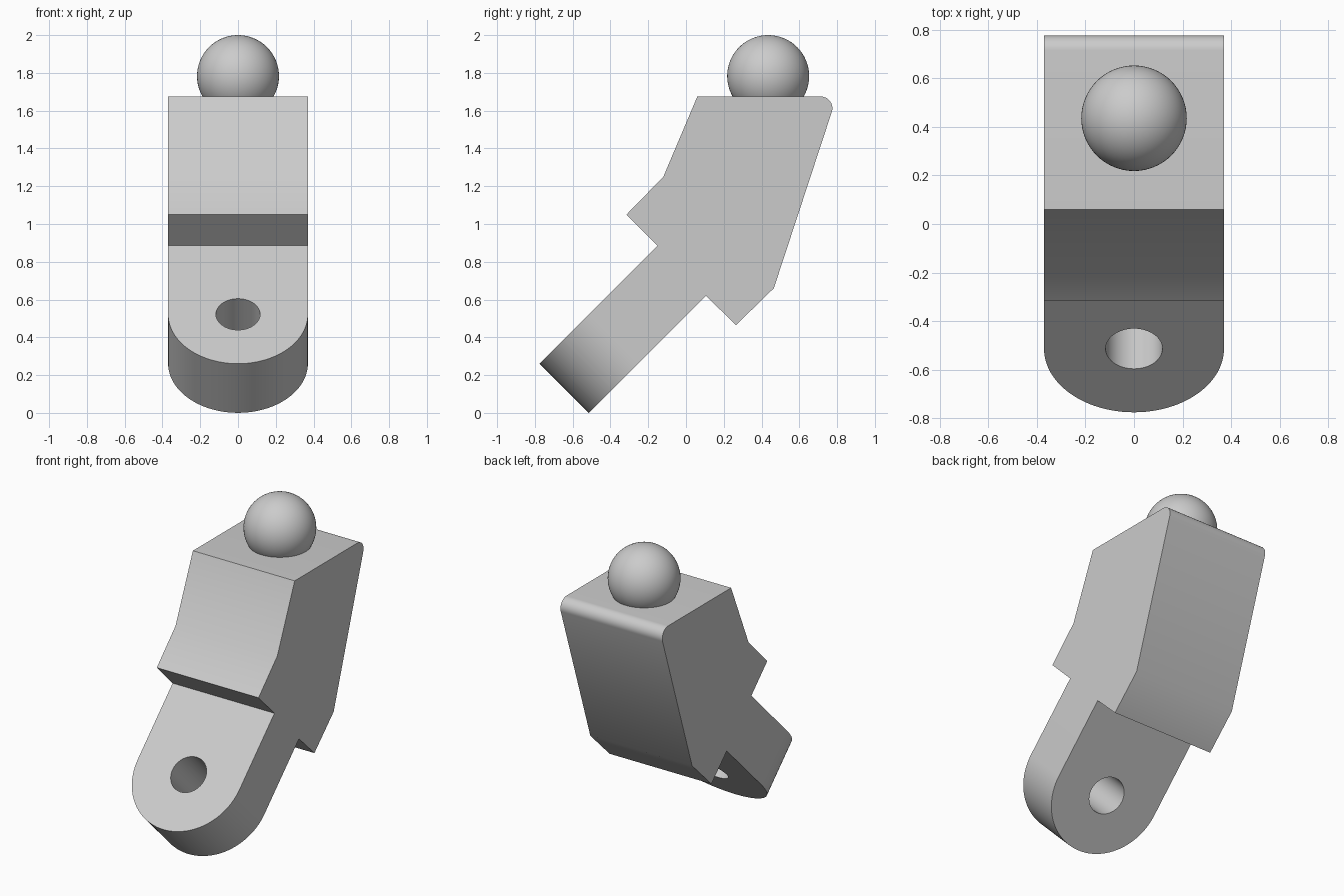
import bpy, bmesh
from math import sin, cos, pi, radians
from mathutils import Matrix

if "Cube" in bpy.data.objects:
    bpy.data.objects.remove(bpy.data.objects["Cube"], do_unlink=True)

HALF_WIDTH = 0.37
HOLE_RADIUS = 0.117

grey = bpy.data.materials.new("plain_grey")
grey.use_nodes = True
colour = (0.6, 0.6, 0.6, 1)
grey.diffuse_color = colour
grey.node_tree.nodes["Principled BSDF"].inputs["Base Color"].default_value = colour


def arc(cx, cy, r, start, end, steps):
    angles = [radians(start + (end - start) * i / steps) for i in range(steps + 1)]
    return [(cx + r * cos(a), cy + r * sin(a)) for a in angles]


def prism(name, outline, half, matrix):
    """Extrude a 2D outline by half on both sides of its plane."""
    bm = bmesh.new()
    face = bm.faces.new([bm.verts.new((u, v, -half)) for u, v in outline])
    top = bmesh.ops.extrude_face_region(bm, geom=[face])["geom"]
    moved = [g for g in top if isinstance(g, bmesh.types.BMVert)]
    bmesh.ops.translate(bm, verts=moved, vec=(0, 0, 2 * half))
    bm.transform(matrix)
    bmesh.ops.recalc_face_normals(bm, faces=bm.faces)
    mesh = bpy.data.meshes.new(name)
    bm.to_mesh(mesh)
    bm.free()
    obj = bpy.data.objects.new(name, mesh)
    bpy.context.collection.objects.link(obj)
    mesh.materials.append(grey)
    return obj


def select_only(obj):
    bpy.ops.object.select_all(action="DESELECT")
    obj.select_set(True)
    bpy.context.view_layer.objects.active = obj


# Body: side profile (y, z) with a stepped tongue and a rounded rear top edge
profile = [(0.06, 1.675), (-0.12, 1.25), (-0.315, 1.05), (-0.15, 0.885),
           (-0.805, 0.23), (-0.545, -0.03), (0.105, 0.62), (0.265, 0.465),
           (0.465, 0.66)] + arc(0.713, 1.613, 0.062, -18, 90, 12)
side_plane = Matrix(((0, 0, 1, 0), (1, 0, 0, 0), (0, 1, 0, 0), (0, 0, 0, 1)))
body = prism("body", profile, HALF_WIDTH, side_plane)

# Tongue cutters: rounded end and pin hole, in the tilted plane of the tongue
tongue_plane = Matrix.Translation((0, -0.383, 0.392)) @ Matrix.Rotation(pi / 4, 4, "X")
outer = HALF_WIDTH + 0.1
end_outline = arc(0, 0, HALF_WIDTH, 180, 360, 48) + [
    (outer, 0), (outer, -outer), (-outer, -outer), (-outer, 0)]
cutters = [
    prism("tongue_end_cutter", end_outline, 0.3, tongue_plane),
    prism("pin_hole_cutter", arc(0, 0, HOLE_RADIUS, 0, 352.5, 47), 0.3, tongue_plane),
]
select_only(body)
for cutter in cutters:
    cut = body.modifiers.new(cutter.name, "BOOLEAN")
    cut.operation = "DIFFERENCE"
    cut.solver = "EXACT"
    cut.object = cutter
    bpy.ops.object.modifier_apply(modifier=cut.name)
    bpy.data.objects.remove(cutter, do_unlink=True)
bpy.ops.object.shade_smooth_by_angle(angle=radians(30))

# Ball seated in the top face
bpy.ops.mesh.primitive_uv_sphere_add(segments=64, ring_count=32, radius=0.217,
                                     location=(0, 0.435, 1.783))
ball = bpy.context.object
ball.name = "ball"
ball.data.materials.append(grey)
select_only(ball)
bpy.ops.object.shade_smooth_by_angle(angle=radians(30))
